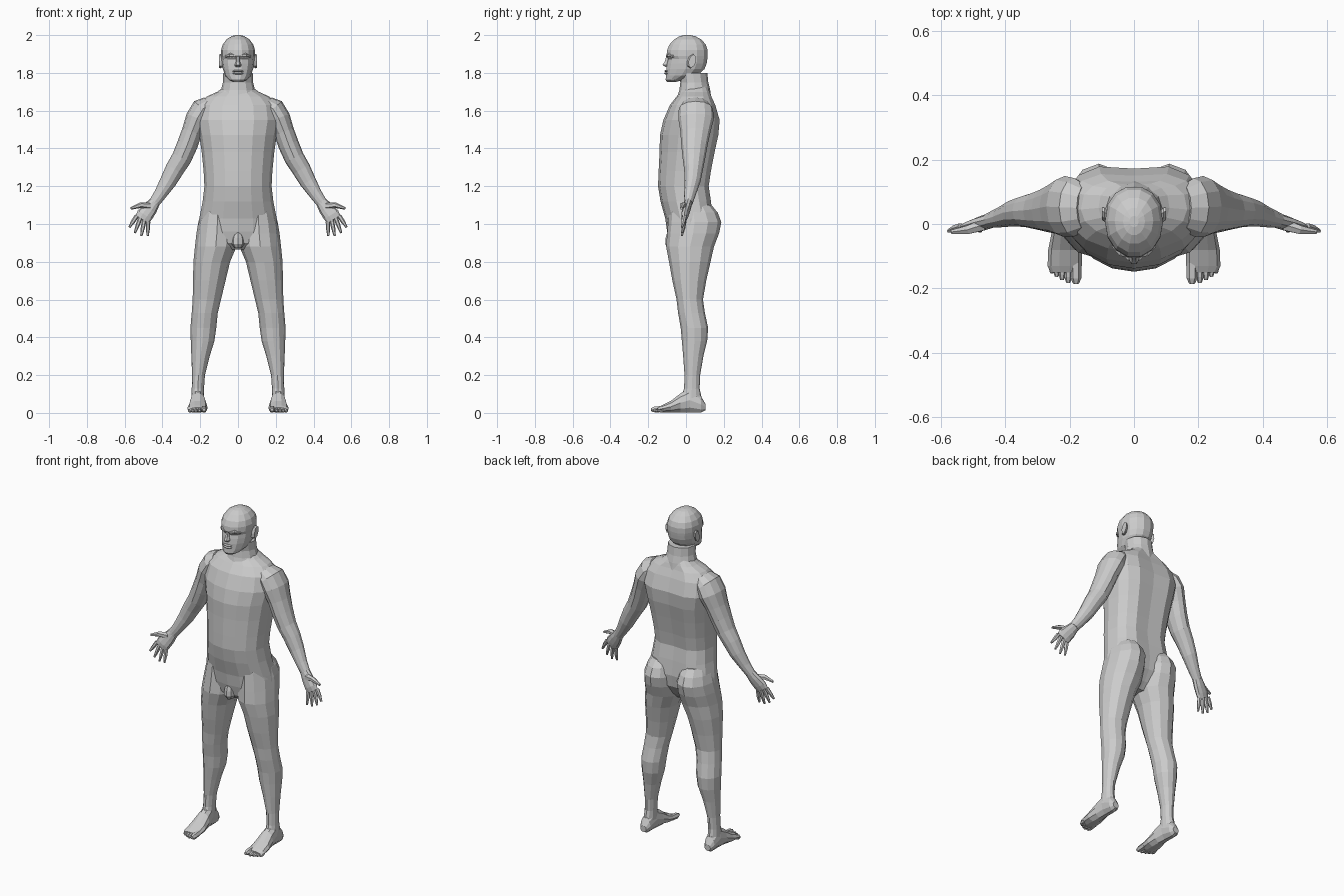
import bpy, bmesh, math
from mathutils import Vector as V

X, Y, Z = V((1, 0, 0)), V((0, 1, 0)), V((0, 0, 1))


def finish(bm, name, mirror=False):
    bmesh.ops.recalc_face_normals(bm, faces=bm.faces)
    me = bpy.data.meshes.new(name)
    bm.to_mesh(me)
    bm.free()
    ob = bpy.data.objects.new(name, me)
    bpy.context.collection.objects.link(ob)
    if mirror:
        ob.modifiers.new("Mirror", 'MIRROR')
    return ob


def loft(bm, rings, n, power=1.0, groove=0.0):
    """Skin rings of (centre, half-axis u, half-axis v); power squares the +v half."""
    loops = []
    for c, u, v in rings:
        loop = []
        for i in range(n):
            a = 2 * math.pi * i / n
            s, k = math.sin(a), math.cos(a)
            if s > 0.01:
                s, k = s ** power, math.copysign(abs(k) ** power, k)
                if abs(k) < 0.05 and groove:
                    s -= groove
            loop.append(bm.verts.new(c + u * k + v * s))
        loops.append(loop)
    for a, b in zip(loops, loops[1:]):
        for i in range(n):
            j = (i + 1) % n
            bm.faces.new((a[i], a[j], b[j], b[i]))
    bm.faces.new(loops[0])
    bm.faces.new(loops[-1])


def level(z, x0, x1, y0, y1):
    """Horizontal ring from its extents."""
    return (V(((x0 + x1) / 2, (y0 + y1) / 2, z)), X * (x1 - x0) / 2, Y * (y1 - y0) / 2)


def tube(bm, pts, radii, n=6):
    """Round tube along points, for fingers and toes."""
    pts = [V(p) for p in pts]
    t = (pts[-1] - pts[0]).normalized()
    u = t.cross(Y if abs(t.y) < 0.8 else Z).normalized()
    v = t.cross(u)
    loft(bm, [(p, u * r, v * r) for p, r in zip(pts, radii)], n)


# Torso, with a spine groove: z, half width, front y, back y
bm = bmesh.new()
loft(bm, [level(z, -w, w, a, b) for z, w, a, b in [
    (1.73, .07, -.01, .115), (1.70, .11, -.03, .13), (1.675, .165, -.05, .14),
    (1.63, .21, -.085, .162), (1.55, .222, -.12, .187), (1.47, .205, -.138, .18),
    (1.38, .192, -.14, .16), (1.28, .182, -.145, .14), (1.2, .178, -.148, .128),
    (1.12, .187, -.135, .14), (1.03, .205, -.11, .15), (.96, .212, -.10, .14),
    (.90, .17, -.085, .10), (.865, .07, -.05, .06)]], 16, .75, .1)
finish(bm, "torso")

# Neck
bm = bmesh.new()
loft(bm, [level(z, -w, w, a, b) for z, w, a, b in [
    (1.66, .11, -.05, .135), (1.71, .09, -.035, .128), (1.75, .08, -.03, .118),
    (1.80, .078, -.04, .113)]], 12)
finish(bm, "neck")

# Head
bm = bmesh.new()
loft(bm, [level(z, -w, w, a, b) for z, w, a, b in [
    (1.753, .028, -.102, -.05), (1.763, .048, -.109, -.01), (1.785, .068, -.108, .06),
    (1.82, .08, -.107, .10), (1.85, .085, -.102, .112), (1.873, .087, -.096, .115),
    (1.89, .09, -.106, .117), (1.92, .09, -.103, .117), (1.95, .081, -.09, .107),
    (1.978, .06, -.063, .082), (1.994, .034, -.035, .05), (2.0, .014, -.01, .025)]], 14, .9)
finish(bm, "head")

# Nose, lips and brow
bm = bmesh.new()
loft(bm, [level(z, -w, w, a, -.08) for z, w, a in [
    (1.887, .011, -.106), (1.86, .011, -.115), (1.842, .018, -.127), (1.832, .016, -.112)]], 6)
finish(bm, "nose")
bm = bmesh.new()
for z0 in (1.798, 1.81):
    loft(bm, [level(z0 + d, -w, w, a, -.085) for d, w, a in [
        (-.007, .02, -.108), (0, .03, -.116), (.006, .02, -.109)]], 8)
finish(bm, "lips")
bm = bmesh.new()
tube(bm, [(.012, -.098, 1.89), (.04, -.09, 1.894), (.066, -.066, 1.887)], [.009, .011, .006])
finish(bm, "brow", True)

# Ears
bm = bmesh.new()
loft(bm, [(V((x, .022 + (x - .08) * .6, 1.862)), Y * a, Z * b - Y * b * -.2) for x, a, b in [
    (.076, .016, .028), (.092, .022, .038), (.1, .02, .035)]], 8)
finish(bm, "ear", True)

# Legs, from buttock to ankle: z, inner x, outer x, front y, back y
bm = bmesh.new()
loft(bm, [level(*r) for r in [
    (1.10, .04, .175, -.07, .135), (1.06, .02, .195, -.09, .168), (1.01, .008, .21, -.095, .187),
    (.95, .004, .22, -.10, .175), (.88, .008, .228, -.105, .148), (.8, .042, .236, -.09, .13),
    (.7, .066, .238, -.072, .107), (.6, .09, .24, -.05, .09), (.53, .107, .245, -.042, .10),
    (.45, .115, .252, -.028, .117), (.38, .125, .25, -.022, .112), (.3, .15, .247, -.015, .092),
    (.2, .175, .243, -.008, .075), (.13, .18, .245, -.01, .072), (.07, .18, .248, -.03, .085)]], 12)
finish(bm, "leg", True)

# Feet, heel to ball: y, inner x, outer x, bottom z, top z
bm = bmesh.new()
loft(bm, [(V(((a + b) / 2, y, (c + d) / 2)), X * (b - a) / 2, Z * (d - c) / 2)
          for y, a, b, c, d in [
    (.102, .195, .235, .012, .05), (.08, .182, .248, 0, .09), (.02, .178, .25, 0, .135),
    (-.03, .17, .256, 0, .105), (-.08, .162, .266, 0, .065), (-.13, .162, .268, .002, .04),
    (-.15, .17, .258, .006, .028)]], 10)
finish(bm, "foot", True)
bm = bmesh.new()
for x, tip, r in [(.18, -.185, .017), (.204, -.182, .012), (.223, -.173, .011),
                  (.24, -.163, .011), (.255, -.152, .01)]:
    tube(bm, [(x, -.12, r + .006), (x, tip + .018, r + .001), (x, tip, r)], [r, r, r * .55])
finish(bm, "toes", True)

# Arms, shoulder to wrist: centre x y z, width, depth, tilt of ring
bm = bmesh.new()
loft(bm, [(V((x, y, z)), V((math.cos(t), 0, math.sin(t))) * a, Y * b)
          for x, y, z, a, b, t in [
    (.15, .05, 1.635, .045, .07, .9), (.185, .052, 1.61, .062, .09, .7),
    (.215, .054, 1.56, .062, .095, .4), (.243, .05, 1.49, .054, .08, .35),
    (.268, .045, 1.42, .055, .07, .4), (.298, .042, 1.35, .053, .06, .5),
    (.335, .04, 1.29, .05, .05, .55), (.37, .035, 1.225, .044, .042, .55),
    (.41, .022, 1.16, .034, .032, .55), (.445, .012, 1.11, .029, .024, .55)]], 12)
finish(bm, "arm", True)

# Hands
bm = bmesh.new()
U = V((.85, 0, .53))
loft(bm, [(V(c), U * a, Y * b) for c, a, b in [
    ((.435, .014, 1.125), .028, .024), ((.468, .003, 1.08), .04, .022),
    ((.493, -.006, 1.048), .044, .02), ((.507, -.01, 1.025), .04, .014)]], 10)
finish(bm, "hand", True)
bm = bmesh.new()
for base, tip in [((.536, 1.043), (.575, .983)), ((.517, 1.033), (.546, .953)),
                  ((.496, 1.022), (.512, .937)), ((.476, 1.012), (.478, .938))]:
    mid = [(a + b) / 2 for a, b in zip(base, tip)]
    tube(bm, [(base[0], -.008, base[1]), (mid[0], -.014, mid[1]), (tip[0], -.022, tip[1])],
         [.012, .011, .006])
tube(bm, [(.465, -.002, 1.095), (.515, -.018, 1.1), (.567, -.025, 1.083)], [.02, .015, .007])
finish(bm, "fingers", True)

# Simple anatomical form at the front of the pelvis
bm = bmesh.new()
loft(bm, [level(z, -w, w, a, -.04) for z, w, a in [
    (.955, .022, -.1), (.925, .032, -.108), (.895, .034, -.11), (.872, .018, -.098)]], 8)
finish(bm, "pelvis_front")
